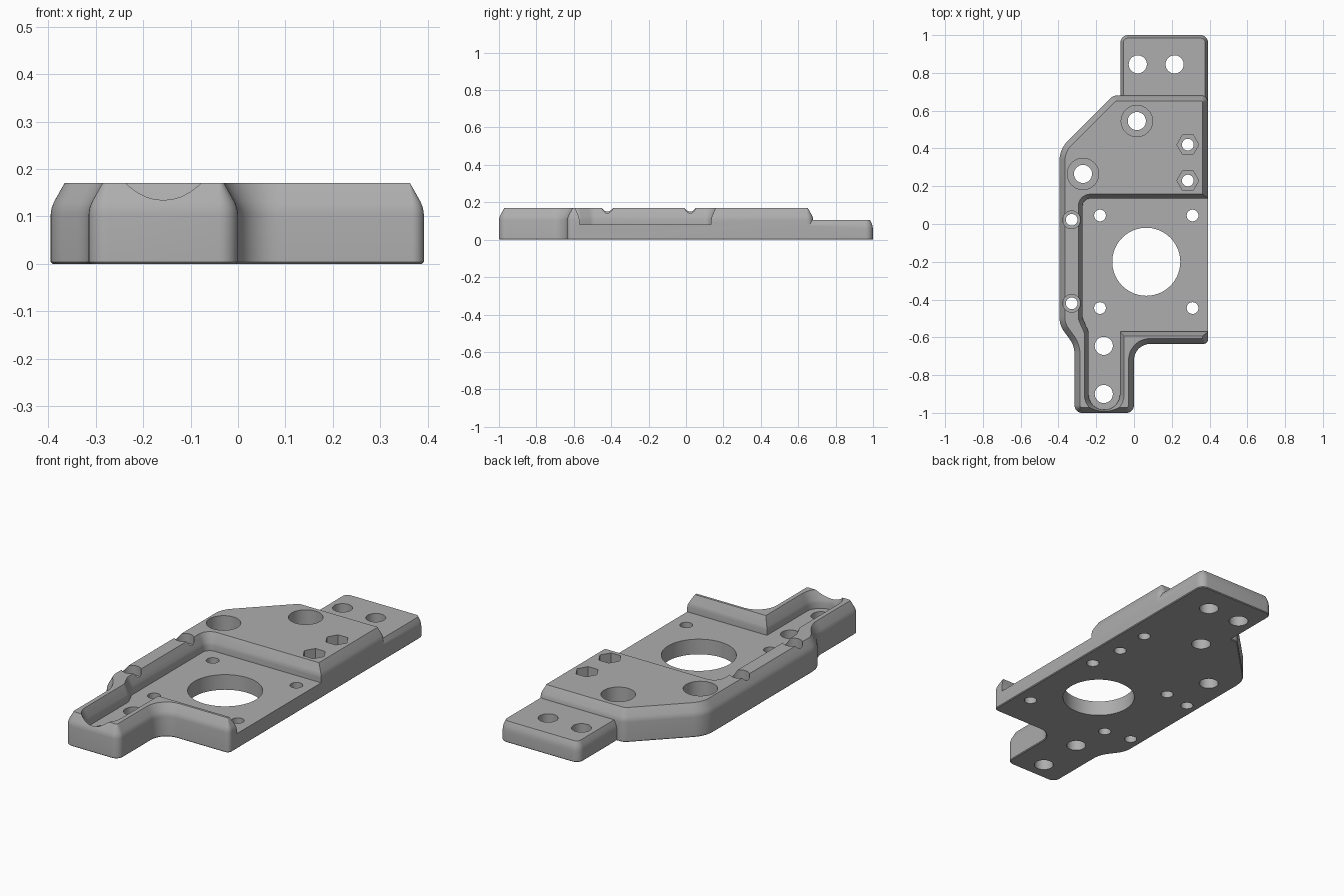
import bpy, bmesh, math
from mathutils import Vector

cube = bpy.data.objects.get("Cube")
if cube:
    bpy.data.objects.remove(cube, do_unlink=True)

grey = bpy.data.materials.new("plain grey")
grey.use_nodes = True
COLOUR = (0.42, 0.42, 0.42, 1)
grey.diffuse_color = COLOUR
grey.node_tree.nodes["Principled BSDF"].inputs["Base Color"].default_value = COLOUR


def rounded_ring(corners, inset, steps=8):
    """Counter-clockwise outline of (x, y, radius) corners, inset and filleted."""
    ring = []
    n = len(corners)
    for i, (x, y, radius) in enumerate(corners):
        p = Vector((x, y))
        a = (p - Vector(corners[i - 1][:2])).normalized()
        b = (Vector(corners[(i + 1) % n][:2]) - p).normalized()
        na, nb = Vector((-a.y, a.x)), Vector((-b.y, b.x))
        p = p + (na + nb) * inset / (1 + na.dot(nb))
        turn = math.atan2(a.x * b.y - a.y * b.x, a.dot(b))
        side = math.copysign(1, turn)
        r = max(radius - side * inset, 0.002)
        start = p - a * r * math.tan(abs(turn) / 2)
        centre = start + na * side * r
        for k in range(steps + 1):
            t = turn * k / steps
            c, s = math.cos(t), math.sin(t)
            d = start - centre
            ring.append(centre + Vector((d.x * c - d.y * s, d.x * s + d.y * c)))
    return ring


def circle_ring(x, y, r, sides):
    return [Vector((x + r * math.cos(math.tau * k / sides),
                    y + r * math.sin(math.tau * k / sides))) for k in range(sides)]


def add_loft(bm, layers):
    """Closed solid through a stack of (ring, z) layers."""
    rows = [[bm.verts.new((p.x, p.y, z)) for p in ring] for ring, z in layers]
    n = len(rows[0])
    bm.faces.new(list(reversed(rows[0])))
    bm.faces.new(rows[-1])
    for low, high in zip(rows, rows[1:]):
        for k in range(n):
            m = (k + 1) % n
            bm.faces.new((low[k], low[m], high[m], high[k]))


def add_prism(bm, x, y, r, low, high=0.3, sides=40):
    ring = circle_ring(x, y, r, sides)
    add_loft(bm, [(ring, low), (ring, high)])


def make_object(name, bm):
    bmesh.ops.recalc_face_normals(bm, faces=bm.faces)
    mesh = bpy.data.meshes.new(name)
    bm.to_mesh(mesh)
    bm.free()
    mesh.materials.append(grey)
    obj = bpy.data.objects.new(name, mesh)
    bpy.context.collection.objects.link(obj)
    return obj


def profiled(name, corners, profile):
    bm = bmesh.new()
    add_loft(bm, [(rounded_ring(corners, inset), z) for inset, z in profile])
    return make_object(name, bm)


def combine(target, other, operation):
    other.hide_render = True
    mod = target.modifiers.new(operation.lower(), "BOOLEAN")
    mod.operation, mod.solver, mod.object = operation, "EXACT", other
    bpy.context.view_layer.objects.active = target
    bpy.ops.object.modifier_apply(modifier=mod.name)
    bpy.data.objects.remove(other, do_unlink=True)


# Main plate with sloped upper edges
plate_outline = [
    (-0.315, -1.0, 0.04), (0, -1.0, 0.04), (0, -0.635, 0.085),
    (0.392, -0.635, 0.025), (0.392, 0.68, 0.035), (-0.11, 0.68, 0.05),
    (-0.395, 0.395, 0.15), (-0.395, -0.535, 0.13), (-0.315, -0.645, 0.13)]
plate = profiled("mounting_plate", plate_outline, [
    (0.004, 0), (0, 0.004), (0, 0.105), (0.002, 0.118), (0.007, 0.131), (0.029, 0.17)])

# Thin rear tab
tab_outline = [(-0.072, 0.55, 0.01), (0.392, 0.55, 0.01),
               (0.392, 1.0, 0.04), (-0.072, 1.0, 0.04)]
tab = profiled("rear_tab", tab_outline, [
    (0.004, 0), (0, 0.004), (0, 0.055), (0.002, 0.07), (0.005, 0.083), (0.016, 0.106)])
combine(plate, tab, "UNION")

# Open pocket with the front channel, flared towards the top
pocket_outline = [
    (-0.24, -0.983, 0.08), (-0.075, -0.983, 0.08), (-0.075, -0.57, 0.004),
    (0.6, -0.57, 0.01), (0.6, 0.135, 0.01), (-0.272, 0.135, 0.04),
    (-0.272, -0.5, 0.06), (-0.24, -0.57, 0.06)]
pocket = profiled("pocket_cutter", pocket_outline, [
    (0, 0.08), (0, 0.108), (-0.003, 0.123), (-0.023, 0.17), (-0.025, 0.175), (-0.025, 0.3)])
combine(plate, pocket, "DIFFERENCE")

BOLTS = [(0.015, 0.545), (-0.27, 0.265)]
NUTS = [(0.285, 0.42), (0.285, 0.23)]
RIM = [(-0.33, 0.022), (-0.33, -0.42)]
MOTOR = [(x, y) for x in (-0.18, 0.31) for y in (0.045, -0.445)]
LARGE = BOLTS + [(0.02, 0.845), (0.215, 0.845), (-0.16, -0.645), (-0.16, -0.9)]

# Counterbores, hexagonal nut recesses and rim recesses
bm = bmesh.new()
for x, y in BOLTS:
    add_prism(bm, x, y, 0.083, 0.08)
for x, y in NUTS:
    add_prism(bm, x, y, 0.058, 0.1, sides=6)
for x, y in RIM:
    add_prism(bm, x, y, 0.047, 0.12)
combine(plate, make_object("recess_cutter", bm), "DIFFERENCE")

# Through holes
bm = bmesh.new()
for x, y in LARGE:
    add_prism(bm, x, y, 0.048, -0.1)
for x, y in NUTS + RIM + MOTOR:
    add_prism(bm, x, y, 0.031, -0.1)
add_prism(bm, 0.065, -0.2, 0.18, -0.1, sides=72)
combine(plate, make_object("hole_cutter", bm), "DIFFERENCE")

# Smooth shading with sharp edges kept
bpy.ops.object.select_all(action="DESELECT")
plate.select_set(True)
bpy.context.view_layer.objects.active = plate
bpy.ops.object.shade_smooth_by_angle(angle=math.radians(30))
